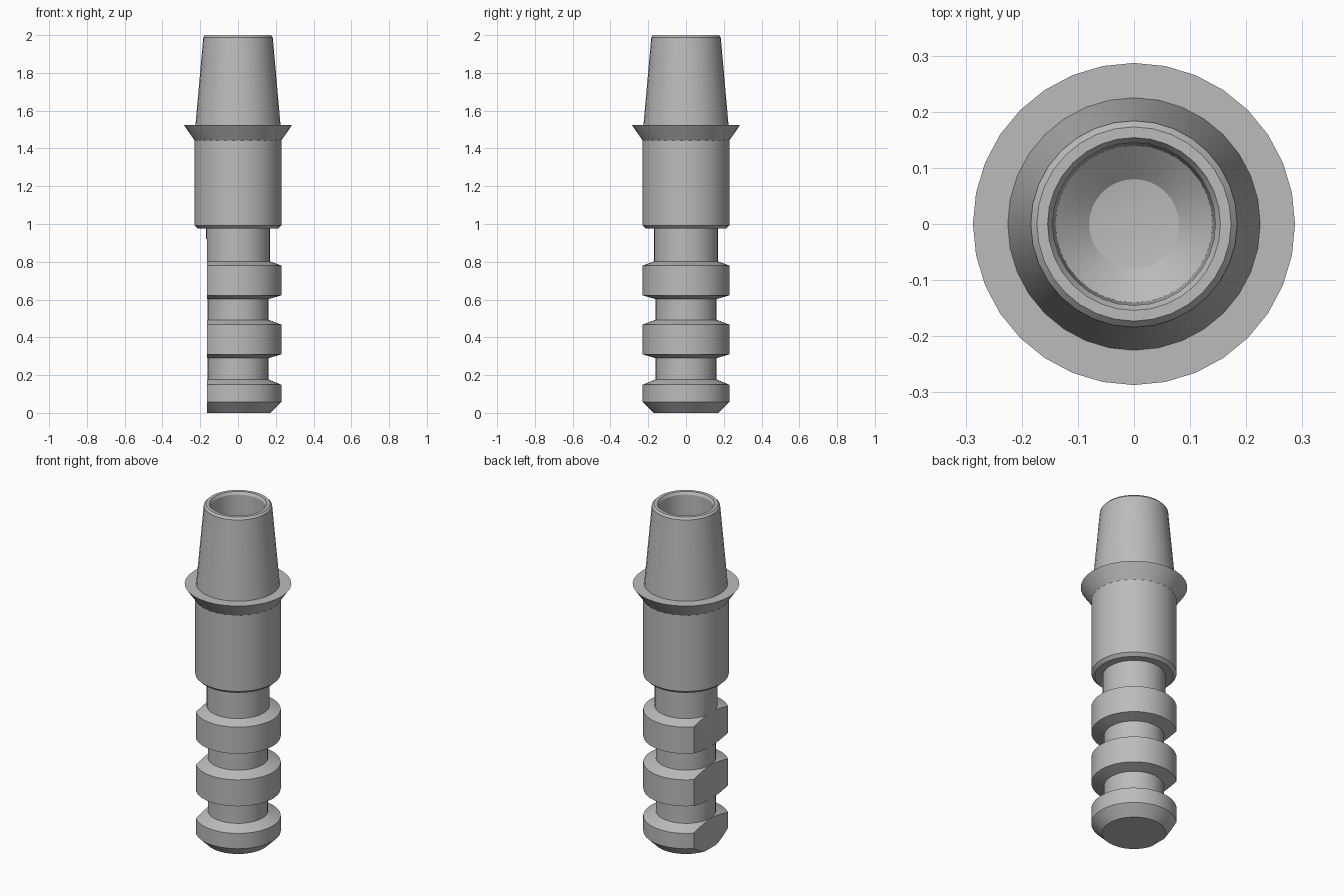
import bpy, bmesh, math
from mathutils import Vector

SEGMENTS = 32
FLAT_X = -0.164

cube = bpy.data.objects.get("Cube")
if cube:
    bpy.data.objects.remove(cube, do_unlink=True)

steel = bpy.data.materials.new("grey steel")
steel.use_nodes = True
colour = (0.5, 0.5, 0.5, 1)
steel.diffuse_color = colour
steel.node_tree.nodes["Principled BSDF"].inputs["Base Color"].default_value = colour


def lathe(name, profile, flat_x=None):
    """Spin a (radius, height) profile about z, optionally milling one side flat."""
    bm = bmesh.new()
    verts = [bm.verts.new((r, 0, z)) for r, z in profile]
    edges = [bm.edges.new(pair) for pair in zip(verts, verts[1:])]
    bmesh.ops.spin(bm, geom=verts + edges, cent=(0, 0, 0), axis=(0, 0, 1),
                   angle=math.tau, steps=SEGMENTS)
    bmesh.ops.remove_doubles(bm, verts=bm.verts[:], dist=0.0001)
    if flat_x is not None:
        bmesh.ops.bisect_plane(bm, geom=bm.verts[:] + bm.edges[:] + bm.faces[:],
                               plane_co=(flat_x, 0, 0), plane_no=Vector((-1, 0, 0)),
                               clear_outer=True)
        bmesh.ops.holes_fill(bm, edges=[e for e in bm.edges if e.is_boundary], sides=0)
    bmesh.ops.recalc_face_normals(bm, faces=bm.faces[:])
    mesh = bpy.data.meshes.new(name)
    bm.to_mesh(mesh)
    bm.free()
    mesh.materials.append(steel)
    obj = bpy.data.objects.new(name, mesh)
    bpy.context.collection.objects.link(obj)
    bpy.ops.object.select_all(action="DESELECT")
    obj.select_set(True)
    bpy.context.view_layer.objects.active = obj
    bpy.ops.object.shade_smooth_by_angle(angle=math.radians(25))
    return obj


# Grooved shank: three chamfered rings with necks between, milled flat on one side
CORE, NECK, RING = 0.162, 0.169, 0.23
lathe("grooved_shank", [
    (0, 0), (0.172, 0), (RING, 0.058), (RING, 0.149), (CORE, 0.177),
    (CORE, 0.29), (RING, 0.31), (RING, 0.467), (CORE, 0.493),
    (CORE, 0.603), (RING, 0.622), (RING, 0.78), (NECK, 0.802),
    (NECK, 0.92), (0, 0.92),
], FLAT_X)

# Upper body: neck, barrel, flared collar, tapered post and open bore
lathe("collar_and_tapered_post", [
    (0, 0.92), (NECK, 0.92), (NECK, 0.975), (0.212, 0.975), (RING, 0.992),
    (RING, 1.443), (0.287, 1.525), (0.225, 1.525), (0.184, 1.988),
    (0.173, 2), (0.154, 2), (0.145, 1.985), (0.14, 1.58),
    (0.08, 1.53), (0, 1.52),
])
